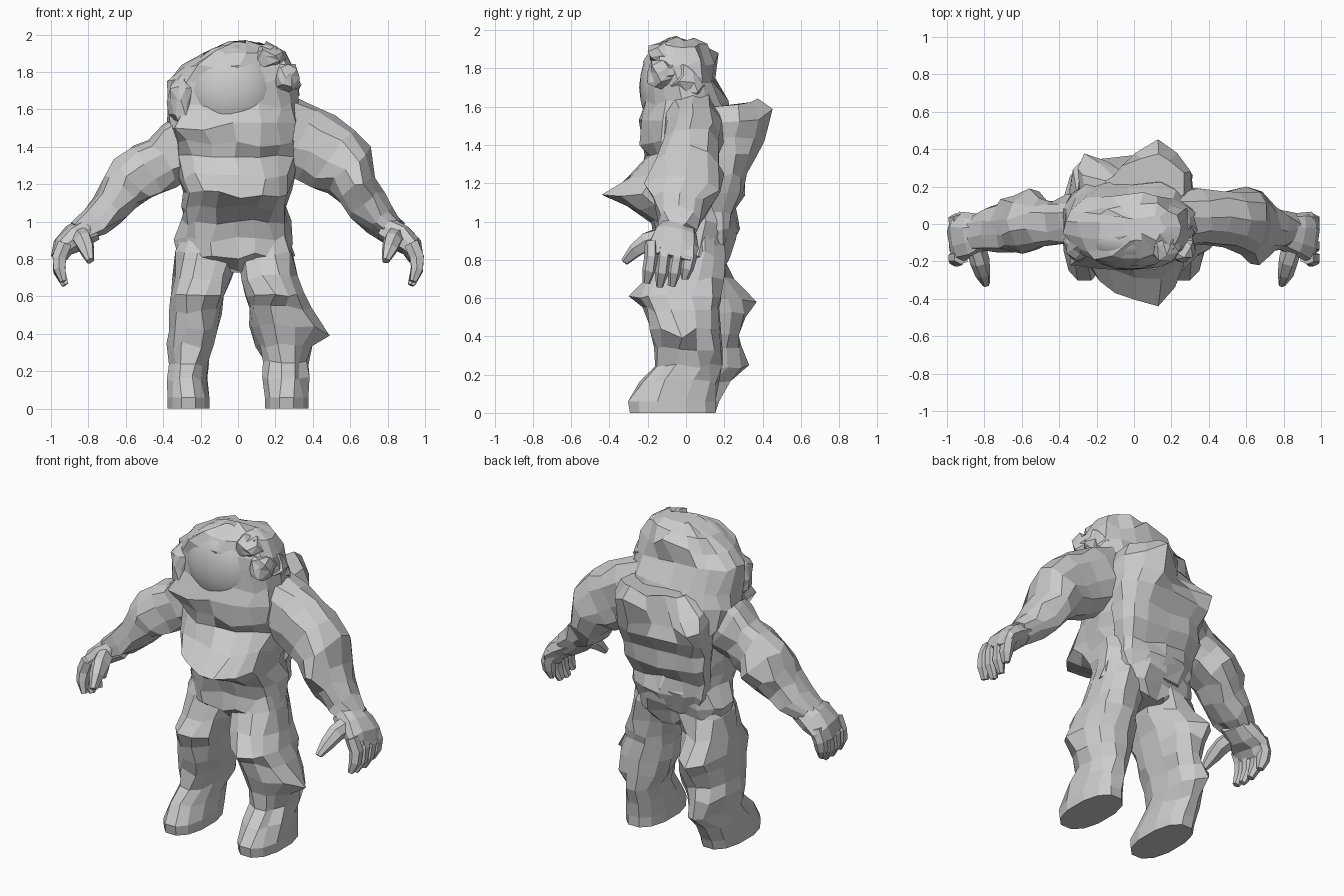
import bpy, bmesh, random
from math import sin, cos, pi, exp, copysign
from mathutils import Vector

Y = Vector((0, 1, 0))
Z = Vector((0, 0, 1))


def finish(bm, name, smooth=False):
    bmesh.ops.recalc_face_normals(bm, faces=bm.faces)
    mesh = bpy.data.meshes.new(name)
    bm.to_mesh(mesh)
    bm.free()
    for p in mesh.polygons:
        p.use_smooth = smooth
    ob = bpy.data.objects.new(name, mesh)
    bpy.context.collection.objects.link(ob)
    return ob


def roughen(bm, jitter, seed, pulls=(), floor=False):
    """Random dents, plus pulled-out peaks given as (target, radius)."""
    rnd = random.Random(seed)
    for v in bm.verts:
        if floor and v.co.z < 0.07:
            continue
        v.co += Vector([rnd.uniform(-jitter, jitter) for _ in range(3)])
    for target, radius in pulls:
        target = Vector(target)
        near = min(bm.verts, key=lambda v: (v.co - target).length)
        c = near.co.copy()
        for v in bm.verts:
            v.co += (target - c) * exp(-((v.co - c).length / radius) ** 2)


def loft(name, rings, n=12, jitter=0.0, seed=1, pulls=(), upright=False, power=0.85, floor=False):
    """Skin over oval rings (x, y, z, radius in xz plane, radius along y)."""
    bm = bmesh.new()
    pts = [Vector(r[:3]) for r in rings]
    loops = []
    for i, r in enumerate(rings):
        t = Z if upright else (pts[min(i + 1, len(pts) - 1)] - pts[max(i - 1, 0)]).normalized()
        u = Y.cross(t).normalized()
        w = t.cross(u)
        loop = []
        for k in range(n):
            a = 2 * pi * (k + 0.5) / n
            c, s = [copysign(abs(f) ** power, f) for f in (cos(a), sin(a))]
            loop.append(bm.verts.new(pts[i] + u * r[3] * c + w * r[4] * s))
        loops.append(loop)
    for a, b in zip(loops, loops[1:]):
        for k in range(n):
            bm.faces.new((a[k], a[(k + 1) % n], b[(k + 1) % n], b[k]))
    bm.faces.new(loops[0])
    bm.faces.new(loops[-1])
    roughen(bm, jitter, seed, pulls, floor)
    return finish(bm, name)


def stack(rows):
    """Rows of (z, xmin, xmax, ymin, ymax) to level rings."""
    return [((a + b) / 2, (c + d) / 2, z, (b - a) / 2, (d - c) / 2) for z, a, b, c, d in rows]


def ball(name, centre, size, jitter, seed, subdiv=2, smooth=False):
    bm = bmesh.new()
    bmesh.ops.create_icosphere(bm, subdivisions=subdiv, radius=1)
    for v in bm.verts:
        v.co = Vector([c + s * p for c, s, p in zip(centre, size, v.co)])
    roughen(bm, jitter, seed)
    return finish(bm, name, smooth)


# Body with hood, from the hips up to the crown
loft("body", stack([
    (0.74, -0.16, 0.14, -0.08, 0.19),
    (0.82, -0.32, 0.29, -0.15, 0.22),
    (0.90, -0.33, 0.28, -0.16, 0.25),
    (1.00, -0.30, 0.27, -0.19, 0.26),
    (1.08, -0.30, 0.27, -0.27, 0.25),
    (1.15, -0.30, 0.28, -0.34, 0.26),
    (1.24, -0.31, 0.30, -0.26, 0.26),
    (1.34, -0.34, 0.32, -0.21, 0.27),
    (1.42, -0.35, 0.32, -0.24, 0.27),
    (1.51, -0.37, 0.33, -0.24, 0.26),
    (1.62, -0.36, 0.33, -0.20, 0.22),
    (1.74, -0.37, 0.32, -0.21, 0.16),
    (1.83, -0.29, 0.30, -0.21, 0.14),
    (1.91, -0.20, 0.25, -0.18, 0.11),
    (1.95, -0.06, 0.16, -0.11, 0.05)]), n=18, jitter=0.02, seed=4, upright=True,
    pulls=[((0.13, -0.44, 1.14), 0.13), ((0.05, 0.17, 1.88), 0.07), ((0.04, -0.05, 1.97), 0.06),
           ((-0.38, -0.05, 1.75), 0.06), ((-0.10, -0.37, 1.16), 0.08), ((-0.34, -0.22, 1.5), 0.06)])

# Rounded visor on the front of the hood
ball("visor", (-0.03, -0.08, 1.70), (0.25, 0.165, 0.25), 0, 1, 3, True)

# Crumpled folds round the hood
for i, (c, r) in enumerate([((0.25, -0.12, 1.77), (0.08, 0.09, 0.08)), ((0.16, -0.10, 1.87), (0.10, 0.10, 0.07)),
                            ((0.27, 0.00, 1.72), (0.06, 0.09, 0.10)), ((-0.30, -0.11, 1.64), (0.07, 0.10, 0.15))]):
    ball("hood_fold", c, r, 0.016, i)

# Pack on the back
loft("back_pack", stack([
    (0.86, -0.20, 0.20, 0.06, 0.23),
    (0.96, -0.26, 0.23, 0.06, 0.27),
    (1.05, -0.27, 0.25, 0.06, 0.26),
    (1.15, -0.28, 0.27, 0.06, 0.31),
    (1.24, -0.29, 0.29, 0.06, 0.31),
    (1.34, -0.31, 0.31, 0.06, 0.35),
    (1.44, -0.31, 0.31, 0.06, 0.34),
    (1.52, -0.28, 0.31, 0.06, 0.35),
    (1.60, -0.16, 0.27, 0.08, 0.32)]), n=14, jitter=0.018, seed=8, upright=True, power=0.7,
    pulls=[((0.13, 0.45, 1.59), 0.12), ((0.12, 0.41, 1.42), 0.10), ((-0.27, 0.38, 1.42), 0.08),
           ((-0.08, 0.29, 1.50), 0.09)])

# Legs with boots
loft("left_leg", stack([
    (0.00, -0.38, -0.15, -0.30, 0.16),
    (0.06, -0.38, -0.15, -0.31, 0.18),
    (0.16, -0.37, -0.16, -0.25, 0.22),
    (0.24, -0.36, -0.16, -0.16, 0.27),
    (0.34, -0.37, -0.13, -0.15, 0.28),
    (0.42, -0.36, -0.11, -0.18, 0.27),
    (0.52, -0.36, -0.09, -0.19, 0.28),
    (0.60, -0.37, -0.07, -0.23, 0.29),
    (0.70, -0.35, -0.03, -0.17, 0.22),
    (0.83, -0.33, 0.00, -0.13, 0.21),
    (0.95, -0.28, -0.02, -0.10, 0.18)]), jitter=0.016, seed=12, upright=True, floor=True,
    pulls=[((-0.25, 0.37, 0.58), 0.10), ((-0.28, 0.33, 0.25), 0.09)])
loft("right_leg", stack([
    (0.00, 0.14, 0.38, -0.30, 0.16),
    (0.06, 0.14, 0.38, -0.31, 0.16),
    (0.16, 0.14, 0.37, -0.24, 0.17),
    (0.25, 0.14, 0.37, -0.16, 0.18),
    (0.34, 0.10, 0.39, -0.16, 0.18),
    (0.44, 0.07, 0.41, -0.19, 0.18),
    (0.54, 0.05, 0.37, -0.21, 0.18),
    (0.61, 0.04, 0.36, -0.25, 0.18),
    (0.70, 0.02, 0.33, -0.19, 0.19),
    (0.83, 0.00, 0.30, -0.13, 0.20),
    (0.95, 0.02, 0.26, -0.10, 0.18)]), jitter=0.016, seed=17, upright=True, floor=True,
    pulls=[((0.49, -0.04, 0.46), 0.09), ((0.49, -0.02, 0.39), 0.08), ((0.20, -0.30, 0.61), 0.08)])

# Arms
loft("left_arm", [
    (-0.20, 0.03, 1.43, 0.19, 0.13), (-0.33, 0.02, 1.37, 0.17, 0.13),
    (-0.41, 0.01, 1.32, 0.15, 0.12), (-0.49, 0.01, 1.28, 0.155, 0.13),
    (-0.57, 0.01, 1.22, 0.15, 0.16), (-0.62, 0.00, 1.15, 0.12, 0.16),
    (-0.68, -0.02, 1.08, 0.105, 0.14), (-0.76, -0.03, 1.00, 0.09, 0.13),
    (-0.84, -0.04, 0.94, 0.07, 0.09)], n=11, jitter=0.018, seed=21,
    pulls=[((-0.68, 0.02, 1.30), 0.08), ((-0.56, 0.19, 1.20), 0.07)])
loft("right_arm", [
    (0.18, 0.03, 1.51, 0.19, 0.14), (0.33, 0.05, 1.44, 0.20, 0.15),
    (0.42, 0.04, 1.39, 0.19, 0.14), (0.51, 0.03, 1.34, 0.19, 0.15),
    (0.60, 0.01, 1.27, 0.16, 0.18), (0.64, 0.00, 1.17, 0.12, 0.17),
    (0.69, -0.02, 1.09, 0.105, 0.14), (0.76, -0.03, 1.01, 0.085, 0.12),
    (0.84, -0.04, 0.94, 0.07, 0.09)], n=11, jitter=0.018, seed=25,
    pulls=[((0.71, 0.02, 1.40), 0.08), ((0.67, -0.22, 1.20), 0.08), ((0.60, 0.20, 1.25), 0.07)])

# Hands: palm, four curled fingers and a thumb each side
for side, s in (("left", -1), ("right", 1)):
    loft(side + "_palm", [(s * 0.79, -0.04, 0.965, 0.07, 0.09),
                          (s * 0.87, -0.06, 0.915, 0.075, 0.12),
                          (s * 0.93, -0.07, 0.865, 0.06, 0.135),
                          (s * 0.955, -0.08, 0.81, 0.04, 0.125)], n=10, jitter=0.008, seed=31)
    for k in range(4):
        y = -0.18 + 0.066 * k
        drop = (0.02, 0.0, 0.005, 0.04)[k]
        loft(side + "_finger", [(s * 0.925, y, 0.885, 0.042, 0.036),
                                (s * 0.956, y, 0.81, 0.04, 0.037),
                                (s * 0.956, y - 0.012, 0.735 + drop / 2, 0.036, 0.034),
                                (s * (0.925 + drop / 2), y - 0.025, 0.66 + drop, 0.02, 0.02)],
             n=6, jitter=0.003, seed=40 + k)
    loft(side + "_thumb", [(s * 0.85, -0.10, 0.93, 0.055, 0.05),
                           (s * 0.825, -0.20, 0.895, 0.05, 0.05),
                           (s * 0.81, -0.265, 0.85, 0.04, 0.04),
                           (s * 0.79, -0.32, 0.79, 0.018, 0.02)], n=6, jitter=0.003, seed=50)
